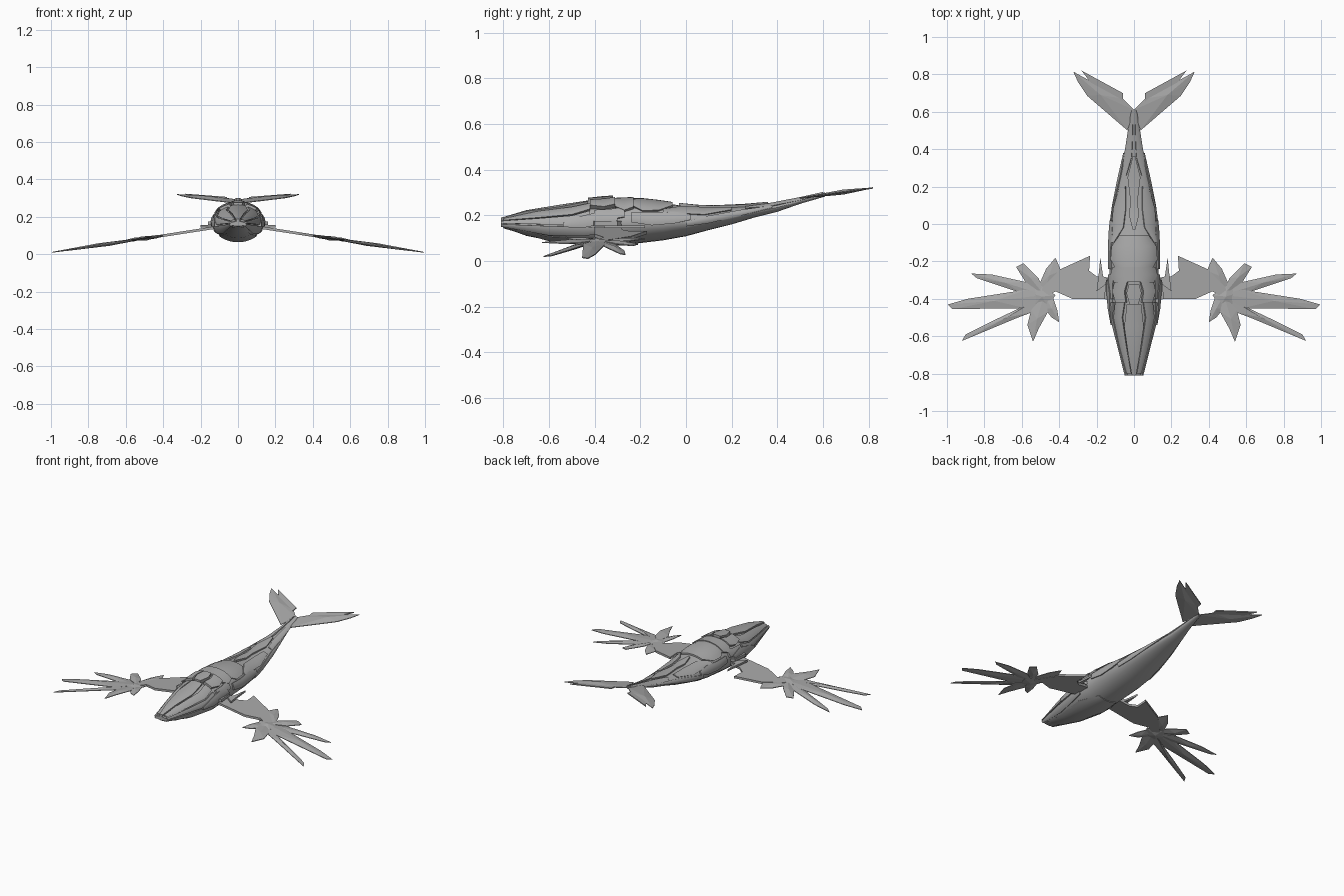
import bpy, bmesh, math
from mathutils import Vector

cube = bpy.data.objects.get("Cube")
if cube:
    bpy.data.objects.remove(cube)

grey = bpy.data.materials.new("plain grey")
grey.use_nodes = True
grey.diffuse_color = (0.4, 0.4, 0.4, 1)
grey.node_tree.nodes["Principled BSDF"].inputs["Base Color"].default_value = (0.4, 0.4, 0.4, 1)

# Body stations: y, half width, underside, top
STATIONS = [
    (-0.81, 0.04, 0.15, 0.175), (-0.7, 0.068, 0.11, 0.208), (-0.6, 0.093, 0.09, 0.225),
    (-0.5, 0.118, 0.076, 0.24), (-0.4, 0.13, 0.068, 0.255), (-0.3, 0.13, 0.068, 0.262),
    (-0.2, 0.132, 0.078, 0.266), (-0.1, 0.132, 0.09, 0.255), (0, 0.125, 0.108, 0.238),
    (0.1, 0.112, 0.135, 0.232), (0.2, 0.093, 0.16, 0.235), (0.3, 0.07, 0.19, 0.242),
    (0.4, 0.048, 0.215, 0.252), (0.5, 0.028, 0.25, 0.275), (0.61, 0.012, 0.282, 0.3),
]


def surface(y, degrees, lift=0.0):
    """Point on the body; 0 degrees is the spine, 180 the belly, 90 the left flank."""
    y = min(max(y, STATIONS[0][0]), STATIONS[-1][0])
    for a, b in zip(STATIONS, STATIONS[1:]):
        if y <= b[0]:
            break
    t = (y - a[0]) / (b[0] - a[0])
    wide, low, high = (p + (q - p) * t for p, q in zip(a[1:], b[1:]))
    r = math.radians(degrees)
    return Vector(((wide + lift) * math.sin(r), y,
                   (low + high) / 2 + ((high - low) / 2 + lift) * math.cos(r)))


def make_object(name, bm, mirror=False, angle=25):
    bmesh.ops.recalc_face_normals(bm, faces=bm.faces)
    mesh = bpy.data.meshes.new(name)
    bm.to_mesh(mesh)
    bm.free()
    mesh.materials.append(grey)
    ob = bpy.data.objects.new(name, mesh)
    bpy.context.collection.objects.link(ob)
    if mirror:
        ob.modifiers.new("Mirror", 'MIRROR').use_mirror_merge = False
    bpy.ops.object.select_all(action='DESELECT')
    ob.select_set(True)
    bpy.context.view_layer.objects.active = ob
    if angle:
        bpy.ops.object.shade_smooth_by_angle(angle=math.radians(angle))
    return ob


def skin(bm, rows, closed=False):
    """Bridge equal rows of vertices with quads."""
    for a, b in zip(rows, rows[1:]):
        for i in range(len(a) if closed else len(a) - 1):
            j = (i + 1) % len(a)
            bm.faces.new((a[i], a[j], b[j], b[i]))


def armour(name, rows, lift=0.008, mirror=True, steps=6):
    """Raised plate following the body; rows are (y, first angle, last angle)."""
    bm = bmesh.new()
    grids = []
    for depth in (lift, -0.008):
        grid = [[bm.verts.new(surface(y, a + (b - a) * i / steps, depth))
                 for i in range(steps + 1)] for y, a, b in rows]
        skin(bm, grid)
        grids.append(grid)
    rims = [g[0] + [r[-1] for r in g[1:-1]] + g[-1][::-1] + [r[0] for r in g[-2:0:-1]]
            for g in grids]
    skin(bm, rims, closed=True)
    make_object(name, bm, mirror)


def slab(name, outline, height, thick):
    """Flat panel with a plan outline, laid on a sloping height rule."""
    bm = bmesh.new()
    rims = [[bm.verts.new((x, y, height(x, y) + s * thick / 2)) for x, y in outline]
            for s in (1, -1)]
    for rim in rims:
        bm.faces.new(rim)
    skin(bm, rims, closed=True)
    make_object(name, bm, True, 0)


def blade(name, outline, height, thick):
    """Feather: thin rim rising to a midrib from the root to the tip."""
    bm = bmesh.new()
    centre = sum((Vector(p) for p in outline), Vector((0, 0))) / len(outline)
    rims = []
    for s in (1, -1):
        rim = [bm.verts.new((x, y, height(x, y) + s * 0.002)) for x, y in outline]
        peak = bm.verts.new((*centre, height(*centre) + s * thick / 2))
        for i, v in enumerate(rim):
            bm.faces.new((v, rim[(i + 1) % len(rim)], peak))
        rims.append(rim)
    skin(bm, rims, closed=True)
    make_object(name, bm, True, 0)


# Body hull
bm = bmesh.new()
hull = [[bm.verts.new(surface(s[0], 360 * i / 24)) for i in range(24)] for s in STATIONS]
skin(bm, hull, closed=True)
bm.faces.new(hull[0])
bm.faces.new(hull[-1])
make_object("body", bm, angle=35)

# Head armour
armour("snout_plate", [(-0.81, -12, 12), (-0.7, -22, 22), (-0.55, -26, 26), (-0.43, -16, 16)],
       0.014, False)
armour("brow_plate", [(-0.8, 18, 50), (-0.65, 28, 62), (-0.5, 30, 60), (-0.42, 22, 48)], 0.009)
armour("upper_jaw", [(-0.81, 56, 84), (-0.65, 66, 88), (-0.5, 64, 90), (-0.42, 54, 82)], 0.01)
armour("lower_jaw", [(-0.81, 95, 130), (-0.6, 94, 128), (-0.45, 96, 122), (-0.36, 100, 115)], 0.008)
armour("cheek_plate", [(-0.54, 84, 96), (-0.45, 68, 98), (-0.38, 62, 92), (-0.3, 74, 84)], 0.017)
armour("throat_plate", [(-0.8, 140, 220), (-0.6, 136, 224), (-0.4, 130, 230), (-0.25, 150, 210)],
       0.004, False, 10)

# Crest and neck armour
armour("crest_plate", [(-0.43, -9, 9), (-0.37, -15, 15), (-0.32, -10, 10)], 0.026, False)
armour("crest_side", [(-0.42, 17, 42), (-0.36, 20, 50), (-0.31, 14, 44)], 0.022)
armour("neck_side", [(-0.4, 54, 66), (-0.33, 54, 80), (-0.27, 50, 76)], 0.012)
armour("neck_band", [(-0.31, -48, 48), (-0.27, -60, 60), (-0.23, -52, 52)], 0.015, False, 12)

# Back and flank armour
armour("back_dome", [(-0.24, -44, 44), (-0.19, -62, 62), (-0.12, -58, 58), (-0.06, -34, 34)],
       0.01, False, 12)
armour("shoulder_plate", [(-0.24, 66, 90), (-0.15, 66, 100), (-0.05, 58, 96), (0.02, 66, 86)], 0.008)
armour("rump_plate", [(-0.1, 52, 62), (-0.02, 26, 62), (0.08, 22, 68), (0.2, 28, 52)], 0.007)
armour("flank_plate", [(0, 90, 108), (0.1, 74, 110), (0.25, 60, 100), (0.38, 62, 80)], 0.006)
armour("spine_plate", [(-0.03, -3, 3), (0.05, -12, 12), (0.12, -9, 9), (0.25, -22, 22),
                       (0.36, -6, 6)], 0.011, False)
armour("tail_plate", [(0.26, 30, 50), (0.36, 12, 62), (0.5, 12, 80), (0.6, 20, 60)], 0.005)


# Pectoral fins slope down toward the tips
def fin_height(x, y):
    return 0.135 - 0.155 * (x - 0.17)


slab("fin_arm", [(0.1, -0.4), (0.33, -0.4), (0.42, -0.36), (0.5, -0.41), (0.49, -0.34),
                 (0.42, -0.27), (0.39, -0.24), (0.235, -0.17), (0.24, -0.25), (0.2, -0.28),
                 (0.1, -0.29)], fin_height, 0.014)
slab("fin_spike", [(0.12, -0.3), (0.165, -0.28), (0.18, -0.18), (0.19, -0.28), (0.2, -0.36)],
     lambda x, y: 0.15, 0.012)
slab("shoulder_guard", [(0.1, -0.42), (0.16, -0.4), (0.15, -0.3), (0.1, -0.26)],
     lambda x, y: 0.165, 0.018)

FEATHERS = {
    "inner_rear_feather": [(0.48, -0.38), (0.39, -0.25), (0.42, -0.18), (0.47, -0.24), (0.51, -0.33)],
    "outer_rear_feather": [(0.48, -0.38), (0.51, -0.29), (0.59, -0.21), (0.63, -0.23), (0.58, -0.31)],
    "first_long_feather": [(0.48, -0.38), (0.58, -0.31), (0.76, -0.27), (0.87, -0.265),
                           (0.84, -0.29), (0.6, -0.37)],
    "second_long_feather": [(0.48, -0.38), (0.57, -0.35), (0.89, -0.4), (0.995, -0.43),
                            (0.97, -0.455), (0.58, -0.45)],
    "third_long_feather": [(0.48, -0.38), (0.57, -0.43), (0.76, -0.52), (0.9, -0.59),
                           (0.92, -0.625), (0.62, -0.5), (0.54, -0.47)],
    "outer_front_feather": [(0.48, -0.38), (0.55, -0.46), (0.57, -0.54), (0.54, -0.63),
                            (0.51, -0.56), (0.46, -0.47)],
    "inner_front_feather": [(0.48, -0.38), (0.48, -0.45), (0.44, -0.5), (0.4, -0.525),
                            (0.41, -0.46), (0.43, -0.4)],
}
for i, (name, outline) in enumerate(FEATHERS.items()):
    blade(name, outline, lambda x, y: fin_height(x, y) + 0.003 * (i % 2), 0.02)
blade("fin_hub", [(0.42, -0.38), (0.46, -0.44), (0.53, -0.43), (0.55, -0.37), (0.5, -0.32)],
      fin_height, 0.026)


# Tail flukes rise toward the trailing tips
def fluke_height(x, y):
    return 0.275 + 0.14 * (y - 0.5)


blade("tail_fluke", [(0, 0.61), (0.035, 0.5), (0.25, 0.685), (0.3, 0.76), (0.325, 0.815),
                     (0.28, 0.79), (0.06, 0.67)], fluke_height, 0.022)
slab("fluke_trailing_panel", [(0.06, 0.64), (0.22, 0.74), (0.28, 0.82), (0.06, 0.7)],
     fluke_height, 0.007)
